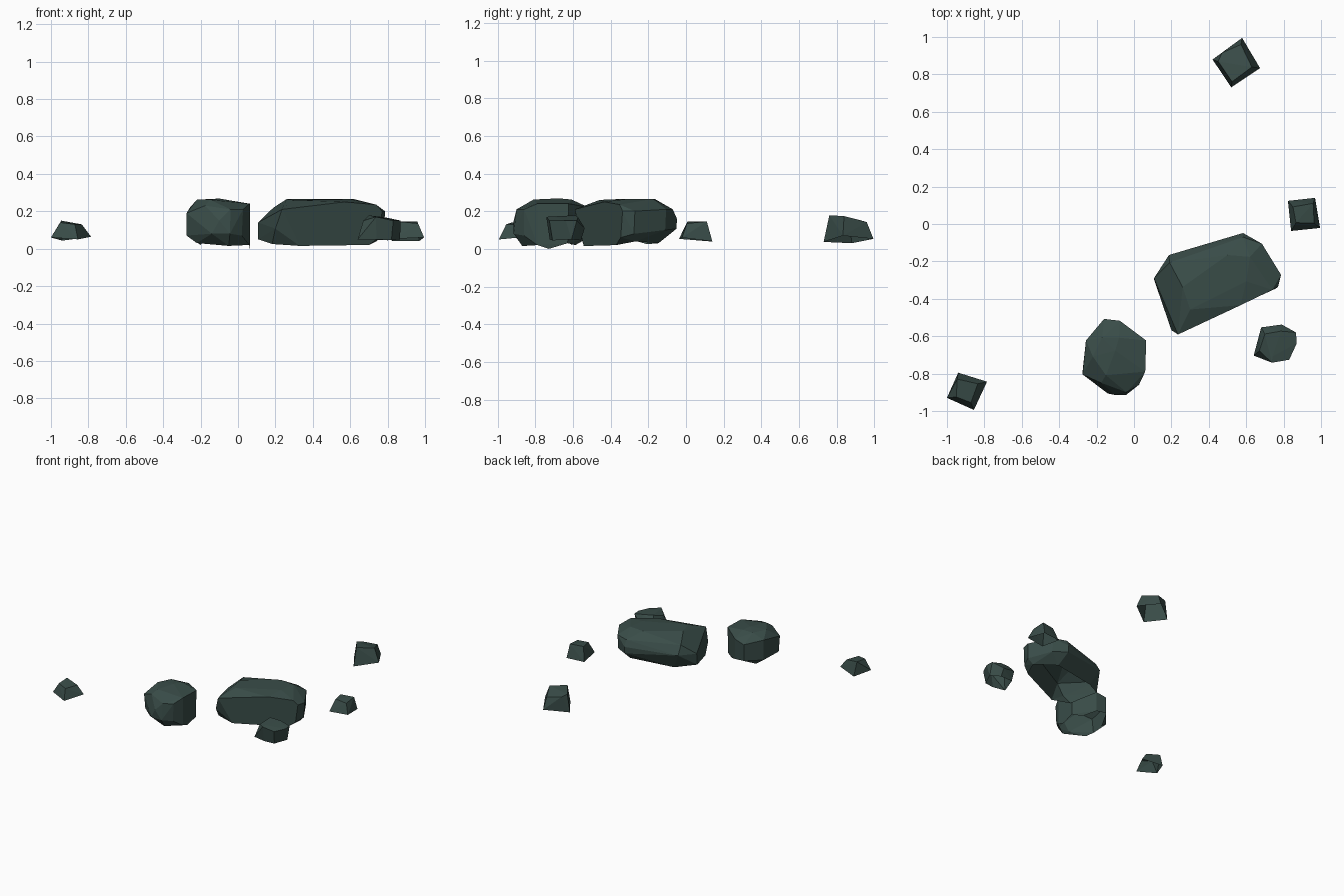
import bpy, bmesh, math

stone = bpy.data.materials.new("dark green grey stone")
stone.diffuse_color = (0.041, 0.073, 0.065, 1)


def rock(name, points):
    """Faceted boulder: the hull of its chiselled corners, open underneath."""
    bm = bmesh.new()
    for x, y, z in points:
        bm.verts.new((x, y - .005 * (1 - y), z))
    bmesh.ops.convex_hull(bm, input=bm.verts)
    loose = [v for v in bm.verts if not v.link_faces]
    bmesh.ops.delete(bm, geom=loose, context='VERTS')
    bmesh.ops.recalc_face_normals(bm, faces=bm.faces)
    # open underside
    bm.normal_update()
    under = [f for f in bm.faces if f.normal.z < -.8]
    bmesh.ops.delete(bm, geom=under, context='FACES')
    # merge nearly coplanar triangles into larger facets
    bmesh.ops.dissolve_limit(bm, angle_limit=math.radians(3),
                             verts=bm.verts, edges=bm.edges)
    me = bpy.data.meshes.new(name)
    bm.to_mesh(me)
    bm.free()
    me.materials.append(stone)
    ob = bpy.data.objects.new(name, me)
    bpy.context.collection.objects.link(ob)
    return ob


# Long boulder: flat top, chamfered shoulder, undercut base
rock("long_boulder", [
    (.26, -.33, .265), (.30, -.45, .26), (.60, -.30, .265), (.62, -.17, .265), (.50, -.16, .265),
    (.235, -.583, .21), (.57, -.427, .25), (.74, -.345, .235), (.77, -.33, .20), (.786, -.265, .20),
    (.684, -.10, .21), (.583, -.065, .21), (.19, -.20, .22), (.107, -.283, .14),
    (.187, -.16, .15), (.583, -.043, .16), (.583, -.045, .107), (.684, -.105, .10),
    (.107, -.29, .05), (.20, -.56, .107), (.182, -.50, .025), (.33, -.535, .015),
    (.70, -.365, .02), (.755, -.34, .06), (.78, -.27, .08), (.74, -.26, .04),
    (.60, -.14, .03), (.25, -.20, .025)])

# Round boulder
rock("round_boulder", [
    (-.22, -.70, .262), (-.15, -.80, .262), (-.10, -.668, .268), (-.08, -.60, .262), (-.17, -.60, .262),
    (-.257, -.615, .22), (-.275, -.795, .19), (-.176, -.84, .23), (.06, -.78, .24), (.065, -.615, .24),
    (.027, -.85, .21), (-.04, -.89, .21), (-.075, -.51, .22), (-.16, -.50, .20),
    (-.10, -.905, .15), (-.14, -.897, .08), (-.043, -.905, .08), (.02, -.85, .07),
    (.06, -.78, .02), (.065, -.62, .03), (.06, -.72, 0), (-.22, -.80, .03),
    (-.275, -.78, .07), (-.257, -.615, .06), (-.16, -.50, .07), (-.075, -.51, .06),
    (-.20, -.60, .02), (0, -.58, .02), (-.05, -.86, .015)])

# Small faceted stone
rock("small_stone", [
    (.70, -.58, .178), (.785, -.565, .168), (.84, -.59, .155), (.82, -.68, .155), (.74, -.70, .172), (.67, -.67, .15),
    (.68, -.545, .13), (.79, -.53, .11), (.866, -.572, .15), (.87, -.63, .15), (.83, -.717, .15),
    (.738, -.733, .17), (.64, -.695, .05), (.69, -.56, .05), (.80, -.55, .045),
    (.866, -.60, .05), (.82, -.70, .045), (.74, -.715, .05)])

# Three scattered pebbles: four base corners, then a smaller tilted top
rock("back_pebble", [
    (.42, .88, .03), (.578, .995, .053), (.674, .834, .07), (.52, .732, .037),
    (.47, .915, .155), (.572, .96, .142), (.63, .84, .174), (.524, .762, .178), (.45, .87, .165)])
rock("right_pebble", [
    (.823, .128, .04), (.968, .144, .04), (.995, -.016, .06), (.84, -.032, .053),
    (.85, .096, .145), (.958, .115, .145), (.963, .01, .135), (.866, .012, .144)])
rock("left_pebble", [
    (-1, -.92, .06), (-.94, -.786, .043), (-.786, -.834, .064), (-.856, -.984, .05),
    (-.945, -.82, .15), (-.835, -.845, .13), (-.872, -.945, .13), (-.95, -.915, .14)])
